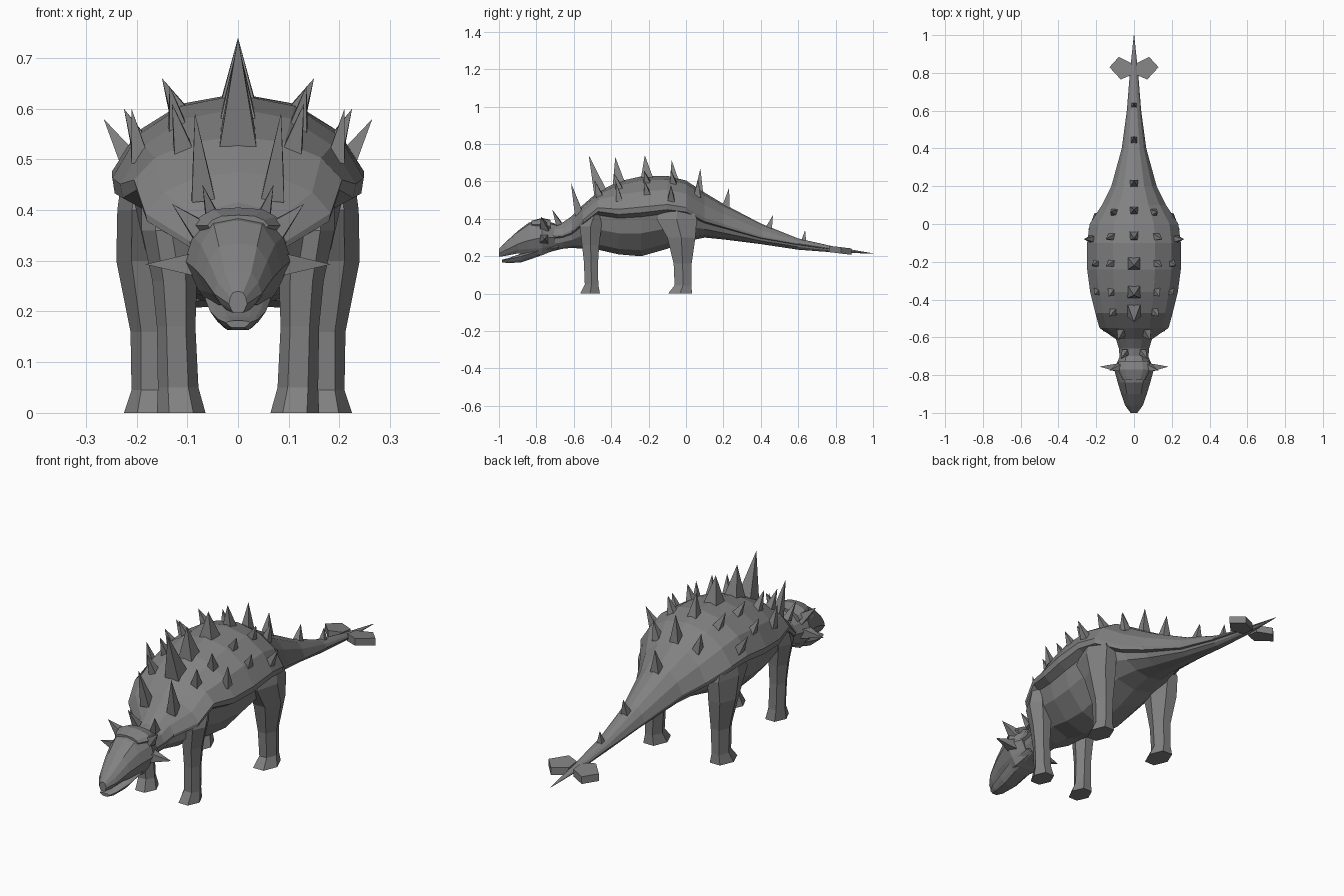
import bpy, bmesh, math
from mathutils import Vector

grey = bpy.data.materials.new("stone grey")
grey.diffuse_color = (0.22, 0.22, 0.22, 1)


def finish(name, bm):
    bmesh.ops.recalc_face_normals(bm, faces=bm.faces)
    mesh = bpy.data.meshes.new(name)
    bm.to_mesh(mesh)
    bm.free()
    mesh.materials.append(grey)
    obj = bpy.data.objects.new(name, mesh)
    bpy.context.collection.objects.link(obj)
    return obj


def loft(name, rings):
    """Skin closed rings of equal point count and cap both ends."""
    bm = bmesh.new()
    rows = [[bm.verts.new(p) for p in r] for r in rings]
    n = len(rows[0])
    for a, b in zip(rows, rows[1:]):
        for i in range(n):
            j = (i + 1) % n
            bm.faces.new((a[i], a[j], b[j], b[i]))
    bm.faces.new(rows[0])
    bm.faces.new(rows[-1])
    return finish(name, bm)


# Half profiles: x as share of width; height from 1 (top) to 0 (side) to -1 (bottom)
SHELL = [(0, 1), (.45, .88), (.8, .56), (1, .1), (.98, -.05),
         (.82, -.14), (.74, -.5), (.42, -.87), (0, -1)]
HEAD = [(0, 1), (.55, .9), (.85, .5), (1, 0), (.75, -.6), (.5, -1), (0, -1)]


def ring(profile, y, top, side, bottom, w):
    half = [(x * w, side + h * (top - side if h > 0 else side - bottom))
            for x, h in profile]
    pts = half + [(-x, z) for x, z in half[-2:0:-1]]
    return [(x, y, z) for x, z in pts]


# Body with neck and tail: y, top, side, bottom, half width
BODY = [(-.78, .36, .30, .21, .07), (-.66, .38, .31, .24, .08),
        (-.61, .415, .33, .245, .095), (-.55, .475, .385, .24, .183),
        (-.47, .545, .45, .235, .205), (-.36, .60, .435, .21, .232),
        (-.24, .627, .445, .20, .248), (-.10, .63, .46, .24, .248),
        (0, .605, .445, .28, .235), (.10, .54, .39, .30, .17),
        (.20, .48, .36, .29, .12), (.40, .375, .30, .265, .065),
        (.60, .295, .265, .235, .038), (.80, .25, .235, .22, .022),
        (1.0, .216, .215, .214, .001)]
loft("body", [ring(SHELL, *s) for s in BODY])

# Head and lower jaw, parted at the mouth
loft("head", [ring(HEAD, *s) for s in [
    (-1.0, .24, .215, .197, .018), (-.96, .28, .235, .203, .047),
    (-.90, .335, .265, .215, .068), (-.84, .38, .285, .21, .086),
    (-.77, .395, .30, .205, .105), (-.70, .375, .30, .235, .075)]])
loft("lower_jaw", [ring(HEAD, *s) for s in [
    (-.985, .182, .178, .168, .024), (-.95, .19, .185, .163, .04),
    (-.88, .215, .20, .168, .055), (-.80, .24, .225, .195, .065),
    (-.68, .26, .25, .24, .06)]])
# Raised brow plate at the back of the skull
loft("brow_plate", [ring(HEAD, *s) for s in [
    (-.825, .39, .37, .34, .06), (-.77, .405, .37, .32, .088),
    (-.725, .395, .36, .32, .08)]])


def shell_z(x, y):
    """Height of the back at a point."""
    for a, b in zip(BODY, BODY[1:]):
        if a[0] <= y <= b[0]:
            t = (y - a[0]) / (b[0] - a[0])
            top, side, w = (a[i] + t * (b[i] - a[i]) for i in (1, 2, 4))
            u = min(abs(x) / w, 1)
            for p, q in zip(SHELL, SHELL[1:4]):
                if u <= q[0]:
                    h = p[1] + (q[1] - p[1]) * (u - p[0]) / (q[0] - p[0])
                    return side + h * (top - side)


def spike(name, base, tip, r):
    """Four-sided pyramid with its root sunk into the skin."""
    base, tip = Vector(base), Vector(tip)
    axis = (tip - base).normalized()
    side = axis.cross(Vector((0, 1, 0))).normalized()
    fore = side.cross(axis)
    root = base - axis * .015
    bm = bmesh.new()
    vs = [bm.verts.new(root + r * (sx * side + sy * fore))
          for sx, sy in ((1, 1), (-1, 1), (-1, -1), (1, -1))]
    apex = bm.verts.new(tip)
    bm.faces.new(vs)
    for i in range(4):
        bm.faces.new((vs[i], vs[(i + 1) % 4], apex))
    finish(name, bm)


# Spikes along the spine: base y, tip y, tip z, half base
for y, ty, tz, r in [(-.46, -.52, .74, .036), (-.36, -.378, .73, .034),
                     (-.21, -.22, .74, .034), (-.065, -.077, .715, .023),
                     (.07, .077, .67, .022), (.215, .23, .565, .022),
                     (.445, .465, .42, .019), (.63, .637, .34, .015)]:
    spike("spine_spike", (0, y, shell_z(0, y)), (0, ty, tz), r)

# Paired spikes on the shell: base x, y, tip x, y, z, half base
PAIRS = [(.07, -.575, .085, -.615, .592, .023), (.11, -.465, .13, -.49, .61, .02),
         (.12, -.36, .135, -.385, .645, .02), (.195, -.36, .21, -.375, .60, .018),
         (.12, -.21, .15, -.225, .66, .02), (.20, -.21, .225, -.22, .60, .018),
         (.12, -.07, .15, -.08, .66, .02), (.222, -.08, .265, -.08, .58, .02),
         (.105, .06, .125, .065, .61, .02)]

# Leg rings: z, x centre, y centre, half x, half y
FRONT = [(0, .112, -.513, .048, .053), (.05, .118, -.505, .04, .036),
         (.17, .122, -.508, .038, .038), (.26, .125, -.51, .044, .046),
         (.36, .135, -.51, .055, .058), (.44, .145, -.485, .045, .03)]
HIND = [(0, .172, -.032, .053, .064), (.045, .172, -.016, .038, .045),
        (.16, .17, -.018, .042, .048), (.30, .18, -.025, .06, .075),
        (.40, .18, -.05, .058, .108), (.46, .175, -.045, .055, .08)]


def leg(name, rings, s):
    loft(name, [[(s * (x + a * math.cos(k * math.pi / 3 + .0)),
                  y + b * math.sin(k * math.pi / 3) / .866, z) for k in range(6)]
                for z, x, y, a, b in rings])


for s in (1, -1):
    for x, y, tx, ty, tz, r in PAIRS:
        spike("shell_spike", (s * x, y, shell_z(x, y)), (s * tx, ty, tz), r)
    # Neck spikes, brow horns and cheek horns
    spike("neck_spike", (s * .05, -.685, .385), (s * .07, -.715, .45), .016)
    spike("brow_horn", (s * .075, -.76, .36), (s * .13, -.775, .412), .024)
    spike("cheek_horn", (s * .09, -.76, .293), (s * .183, -.755, .293), .025)
    leg("front_leg", FRONT, s)
    leg("hind_leg", HIND, s)
    # Five-sided tail club lobe, tilted down to the back
    outline = [(.13, .83), (.08, .885), (.012, .85), (.012, .79), (.07, .765)]
    loft("tail_club", [[(s * x, y, .232 - (y - .825) * .12 + dz) for x, y in outline]
                       for dz in (-.017, .017)])
